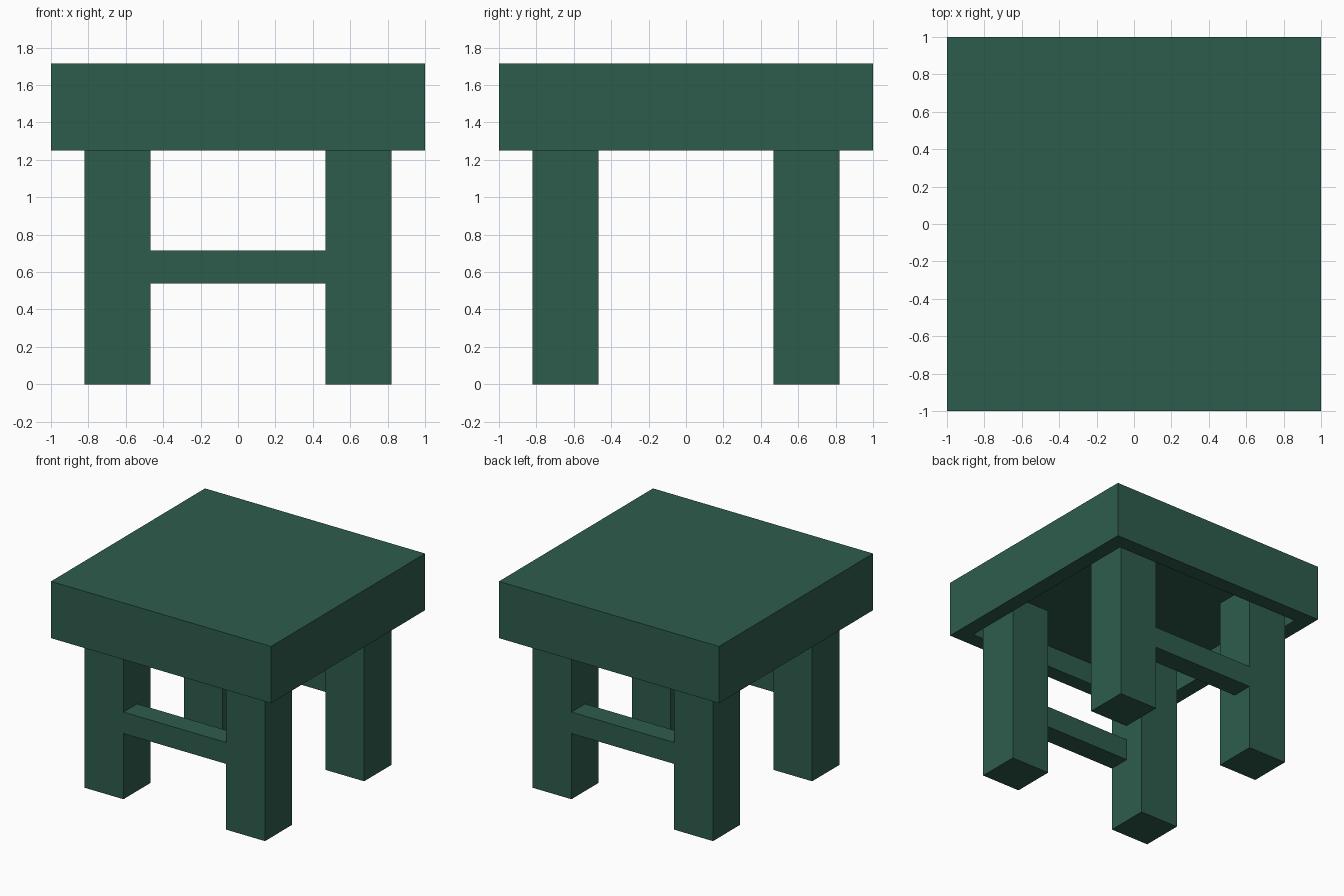
import bpy
import bmesh

if "Cube" in bpy.data.objects:
    bpy.data.objects.remove(bpy.data.objects["Cube"])

green = bpy.data.materials.new("dark_green")
green.diffuse_color = (0.027, 0.107, 0.073, 1.0)
green.use_nodes = True
green.node_tree.nodes["Principled BSDF"].inputs["Base Color"].default_value = green.diffuse_color

OUT, IN = 0.82, 0.467        # outer and inner faces of the legs
RIM_Z, CEIL_Z, TOP_Z = 1.25, 1.43, 1.716


def box(name, lo, hi, edit=None):
    """Axis-aligned box between two corners, with an optional bmesh edit."""
    bm = bmesh.new()
    bmesh.ops.create_cube(bm, size=1)
    for v in bm.verts:
        v.co = [lo[i] if v.co[i] < 0 else hi[i] for i in range(3)]
    if edit:
        edit(bm)
    mesh = bpy.data.meshes.new(name)
    bm.to_mesh(mesh)
    bm.free()
    mesh.materials.append(green)
    obj = bpy.data.objects.new(name, mesh)
    bpy.context.collection.objects.link(obj)
    return obj


def hollow_underside(bm):
    """Recess the bottom, leaving a rim around the legs."""
    bm.normal_update()
    bottom = min(bm.faces, key=lambda f: f.normal.z)
    bmesh.ops.inset_region(bm, faces=[bottom], thickness=1 - OUT)
    for v in bottom.verts:
        v.co.z = RIM_Z
    inner = bmesh.ops.extrude_discrete_faces(bm, faces=[bottom])["faces"][0]
    for v in inner.verts:
        v.co.z = CEIL_Z


# Thick seat with a recessed underside
box("seat", (-1, -1, RIM_Z), (1, 1, TOP_Z), hollow_underside)

# Four square legs standing in the corners of the recess
for sx, side in ((-1, "left"), (1, "right")):
    for sy, end in ((-1, "front"), (1, "back")):
        xs, ys = sorted((sx * IN, sx * OUT)), sorted((sy * IN, sy * OUT))
        box(f"{end}_{side}_leg", (xs[0], ys[0], 0), (xs[1], ys[1], CEIL_Z))

# Front and back stretchers, flush with the outer leg faces
for sy, end in ((-1, "front"), (1, "back")):
    ys = sorted((sy * 0.643, sy * OUT))
    box(f"{end}_stretcher", (-IN, ys[0], 0.54), (IN, ys[1], 0.716))
